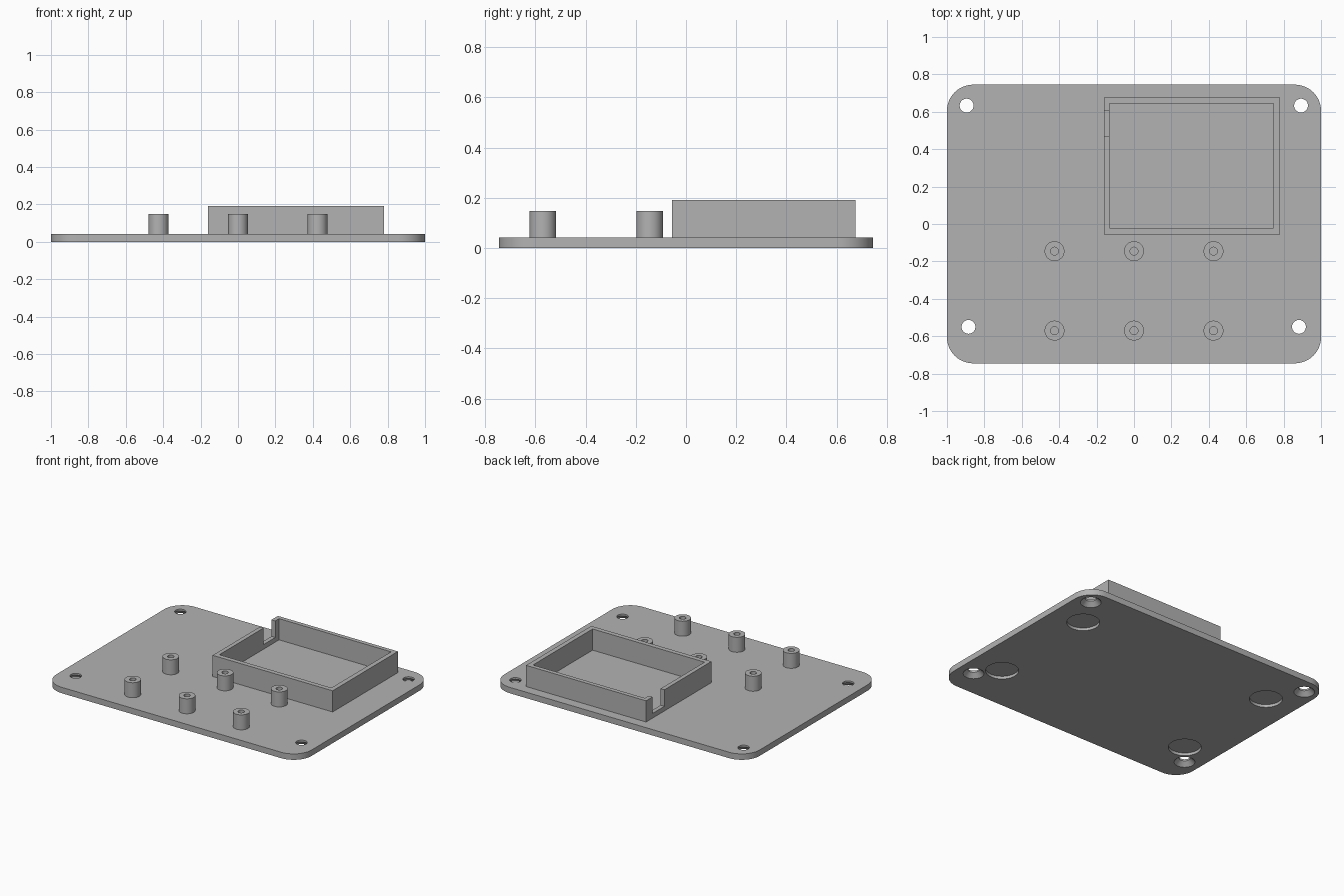
import bpy, bmesh, math
from mathutils import Matrix, Vector

if "Cube" in bpy.data.objects:
    bpy.data.objects.remove(bpy.data.objects["Cube"], do_unlink=True)

grey = bpy.data.materials.new("plain grey")
grey.use_nodes = True
grey.diffuse_color = (0.45, 0.45, 0.45, 1)
grey.node_tree.nodes["Principled BSDF"].inputs["Base Color"].default_value = grey.diffuse_color


def finish(bm, name):
    bmesh.ops.recalc_face_normals(bm, faces=bm.faces)
    mesh = bpy.data.meshes.new(name)
    bm.to_mesh(mesh)
    bm.free()
    mesh.materials.append(grey)
    obj = bpy.data.objects.new(name, mesh)
    bpy.context.collection.objects.link(obj)
    return obj


def block(name, low, high, corner=0):
    """Box between two corners, with optional rounded upright edges."""
    low, high = Vector(low), Vector(high)
    bm = bmesh.new()
    bmesh.ops.create_cube(bm, size=1, matrix=Matrix.Translation((low + high) / 2)
                          @ Matrix.Diagonal((*(high - low), 1)))
    if corner:
        upright = [e for e in bm.edges if abs(e.verts[0].co.z - e.verts[1].co.z) > 0.001]
        bmesh.ops.bevel(bm, geom=upright, offset=corner, segments=12, profile=0.5, affect='EDGES')
    return finish(bm, name)


def lathe(name, profile, x, y, closed=False, sides=48):
    """Turn a (radius, height) profile around an upright axis at x, y."""
    bm = bmesh.new()
    verts = [bm.verts.new((r, 0, z)) for r, z in profile]
    pairs = list(zip(verts, verts[1:])) + ([(verts[-1], verts[0])] if closed else [])
    edges = [bm.edges.new(p) for p in pairs]
    bmesh.ops.spin(bm, geom=verts + edges, axis=(0, 0, 1), cent=(0, 0, 0),
                   angle=math.tau, steps=sides)
    bmesh.ops.remove_doubles(bm, verts=bm.verts, dist=0.0001)
    bmesh.ops.translate(bm, verts=bm.verts, vec=(x, y, 0))
    return finish(bm, name)


def smooth(obj):
    bpy.ops.object.select_all(action='DESELECT')
    obj.select_set(True)
    bpy.context.view_layer.objects.active = obj
    bpy.ops.object.shade_smooth_by_angle(angle=math.radians(30))


def cut(obj, cutters):
    """Subtract the cutters, then discard them."""
    for c in cutters:
        c.hide_render = True
        mod = obj.modifiers.new("cut", 'BOOLEAN')
        mod.operation, mod.solver, mod.object = 'DIFFERENCE', 'EXACT', c
    bpy.context.view_layer.update()
    graph = bpy.context.evaluated_depsgraph_get()
    result = bpy.data.meshes.new_from_object(obj.evaluated_get(graph))
    obj.modifiers.clear()
    obj.data = result
    for c in cutters:
        bpy.data.objects.remove(c, do_unlink=True)


TOP = 0.042

# Base plate with countersunk screw holes and round foot recesses underneath
plate = block("base_plate", (-1, -0.745, 0), (1, 0.745, TOP), corner=0.14)
screw = [(0, -0.01), (0.067, -0.01), (0.067, 0), (0.037, 0.03), (0.037, 0.06), (0, 0.06)]
foot = [(0, -0.01), (0.106, -0.01), (0.106, 0.02), (0, 0.02)]
holes = [(-0.895, 0.633), (0.893, 0.633), (-0.885, -0.55), (0.882, -0.55)]
cutters = [lathe("screw_cutter", screw, x, y) for x, y in holes]
cutters += [lathe("foot_cutter", foot, sx * 0.765, sy * 0.405) for sx in (-1, 1) for sy in (-1, 1)]
cut(plate, cutters)
smooth(plate)

# Open tray walls with a cable notch in one side
tray = block("tray_walls", (-0.16, -0.055, TOP), (0.78, 0.675, 0.192))
cut(tray, [block("tray_cutter", (-0.13, -0.022, 0), (0.747, 0.645, 0.3)),
           block("notch_cutter", (-0.2, 0.47, 0.075), (-0.1, 0.603, 0.3))])

# Hollow standoffs
ring = [(0.021, TOP), (0.021, 0.148), (0.053, 0.148), (0.053, TOP)]
for row, y in (("front", -0.57), ("rear", -0.145)):
    for side, x in (("right", -0.425), ("middle", 0), ("left", 0.425)):
        smooth(lathe(f"{row}_{side}_standoff", ring, x, y, closed=True))
